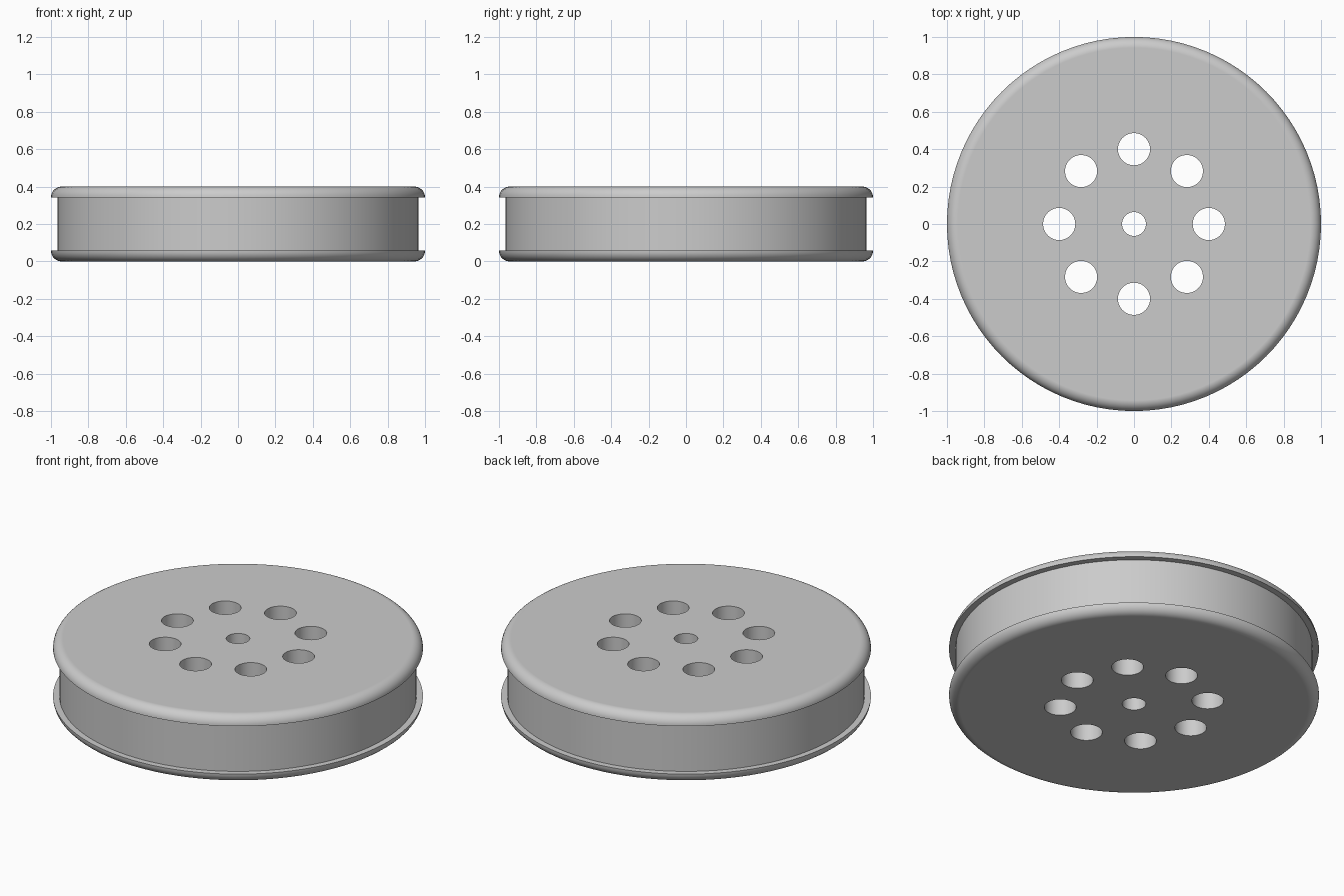
import bpy, bmesh
from math import sin, cos, pi, tau, radians
from mathutils import Vector

cube = bpy.data.objects.get("Cube")
if cube:
    bpy.data.objects.remove(cube)

SEGMENTS = 96
HEIGHT = 0.4
FILLET = 0.057
GROOVE_RADIUS = 0.965

grey = bpy.data.materials.new("light grey")
grey.use_nodes = True
colour = (0.6, 0.6, 0.6, 1)
grey.diffuse_color = colour
grey.node_tree.nodes["Principled BSDF"].inputs["Base Color"].default_value = colour


def add_object(name, bm):
    mesh = bpy.data.meshes.new(name)
    bm.to_mesh(mesh)
    bm.free()
    mesh.materials.append(grey)
    obj = bpy.data.objects.new(name, mesh)
    bpy.context.collection.objects.link(obj)
    return obj


# Half profile: rounded lower flange and groove wall, then mirrored upwards
STEPS = 8
lower = [(1 - FILLET + FILLET * sin(a), FILLET - FILLET * cos(a))
         for a in (i * pi / 2 / STEPS for i in range(STEPS + 1))]
lower.append((GROOVE_RADIUS, FILLET))
profile = lower + [(r, HEIGHT - z) for r, z in reversed(lower)]

# Wheel body: revolve the profile and close both caps
bm = bmesh.new()
verts = [bm.verts.new((r, 0, z)) for r, z in profile]
edges = [bm.edges.new(pair) for pair in zip(verts, verts[1:])]
bmesh.ops.spin(bm, geom=verts + edges, cent=(0, 0, 0), axis=(0, 0, 1),
               angle=tau, steps=SEGMENTS, use_duplicate=False)
bmesh.ops.remove_doubles(bm, verts=bm.verts, dist=0.0001)
bmesh.ops.holes_fill(bm, edges=[e for e in bm.edges if e.is_boundary], sides=0)
bmesh.ops.recalc_face_normals(bm, faces=bm.faces)
wheel = add_object("grooved_wheel", bm)

# Cutters: central axle hole and a ring of eight larger holes
bm = bmesh.new()
holes = [(Vector((0, 0, 0)), 0.064)]
holes += [(Vector((cos(i * tau / 8), sin(i * tau / 8), 0)) * 0.4, 0.086) for i in range(8)]
for centre, radius in holes:
    made = bmesh.ops.create_cone(bm, cap_ends=True, segments=48, radius1=radius,
                                 radius2=radius, depth=1)
    bmesh.ops.translate(bm, verts=made["verts"], vec=centre + Vector((0, 0, HEIGHT / 2)))
cutter = add_object("hole_cutter", bm)
cutter.hide_render = True

# Cut the holes, then discard the cutter
bpy.ops.object.select_all(action="DESELECT")
wheel.select_set(True)
bpy.context.view_layer.objects.active = wheel
cut = wheel.modifiers.new("holes", "BOOLEAN")
cut.object = cutter
cut.solver = "EXACT"
bpy.ops.object.modifier_apply(modifier=cut.name)
bpy.data.objects.remove(cutter)

# Smooth rounded surfaces while the flat caps stay flat
bpy.ops.object.shade_smooth_by_angle(angle=radians(30))
weighted = wheel.modifiers.new("flat_caps", "WEIGHTED_NORMAL")
weighted.keep_sharp = True
